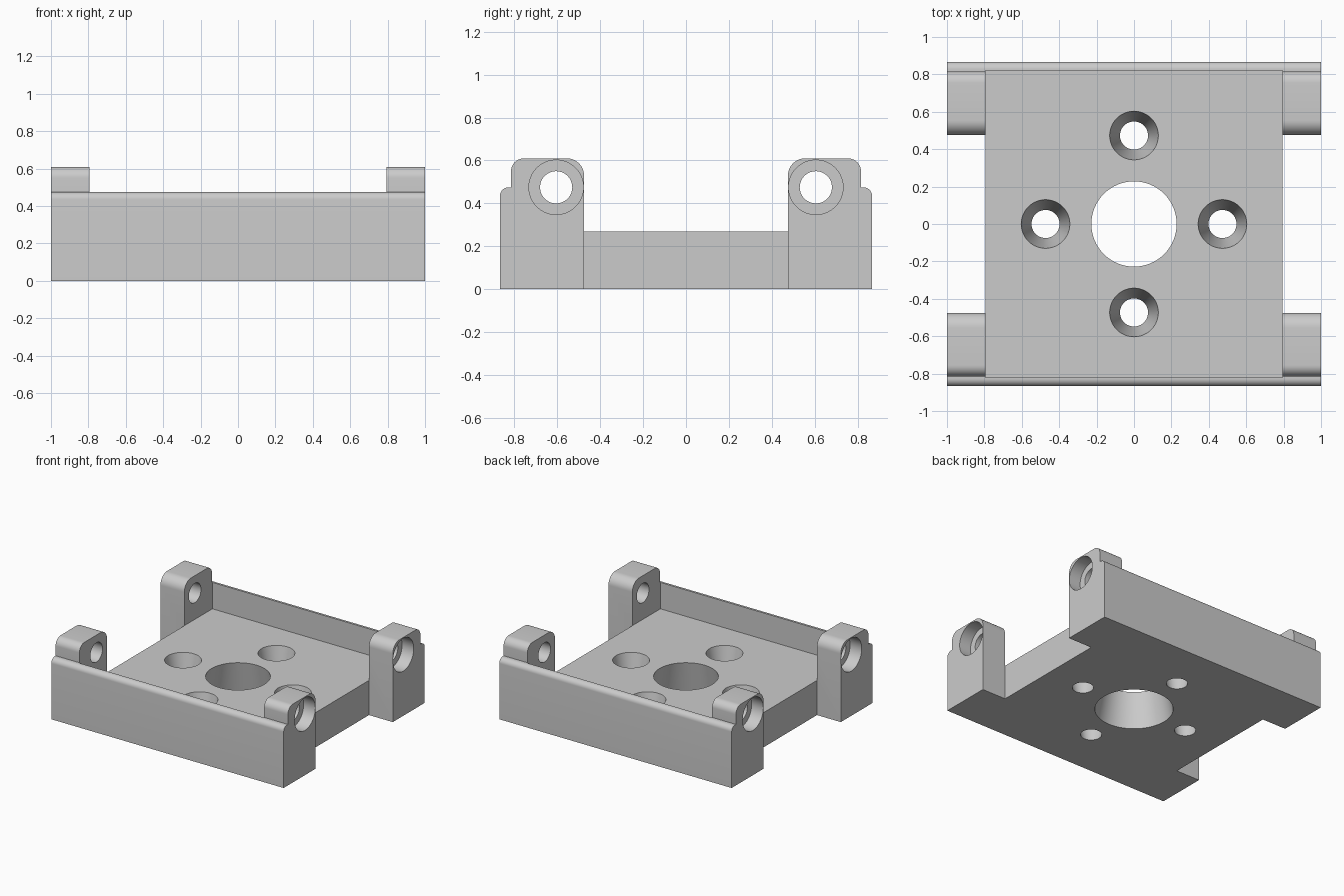
import bpy, bmesh, math
from mathutils import Matrix, Vector

if "Cube" in bpy.data.objects:
    bpy.data.objects.remove(bpy.data.objects["Cube"])

grey = bpy.data.materials.new("light grey")
grey.use_nodes = True
colour = (0.6, 0.6, 0.6, 1)
grey.diffuse_color = colour
grey.node_tree.nodes["Principled BSDF"].inputs["Base Color"].default_value = colour

FLOOR, WALL, TOP = 0.27, 0.475, 0.61
OUT, IN, LUG_IN, LUG_OUT = 0.867, 0.82, 0.475, 0.815
END, LUG_X = 1.0, 0.795


def make(name, bm):
    bmesh.ops.recalc_face_normals(bm, faces=bm.faces)
    mesh = bpy.data.meshes.new(name)
    bm.to_mesh(mesh)
    bm.free()
    mesh.materials.append(grey)
    ob = bpy.data.objects.new(name, mesh)
    bpy.context.collection.objects.link(ob)
    return ob


def rounded(corners, steps=10):
    """Outline from (y, z, radius) corners, each rounded by an arc."""
    pts = []
    for i, (y, z, r) in enumerate(corners):
        p = Vector((y, z))
        if r == 0:
            pts.append(p)
            continue
        a = (Vector(corners[i - 1][:2]) - p).normalized() * r
        b = (Vector(corners[(i + 1) % len(corners)][:2]) - p).normalized() * r
        for k in range(steps + 1):
            t = k / steps * math.pi / 2
            pts.append(p + a * (1 - math.sin(t)) + b * (1 - math.cos(t)))
    return pts


def extrude_x(name, outline, x0, x1, side):
    """Prism along x; side = -1 mirrors the outline to the front."""
    bm = bmesh.new()
    face = bm.faces.new([bm.verts.new((x0, side * p.x, p.y)) for p in outline])
    geom = bmesh.ops.extrude_face_region(bm, geom=[face])["geom"]
    moved = [g for g in geom if isinstance(g, bmesh.types.BMVert)]
    bmesh.ops.translate(bm, verts=moved, vec=(x1 - x0, 0, 0))
    return make(name, bm)


def cone(name, centre, r_low, r_high, depth, along_x=False):
    bm = bmesh.new()
    turn = Matrix.Rotation(math.pi / 2, 4, 'Y') if along_x else Matrix()
    bmesh.ops.create_cone(bm, cap_ends=True, segments=64, radius1=r_low,
                          radius2=r_high, depth=depth,
                          matrix=Matrix.Translation(centre) @ turn)
    return make(name, bm)


def combine(target, others, operation):
    """Apply exact booleans and remove the helper objects."""
    for other in others:
        other.hide_render = True
        mod = target.modifiers.new("cut", 'BOOLEAN')
        mod.operation, mod.solver, mod.object = operation, 'EXACT', other
    graph = bpy.context.evaluated_depsgraph_get()
    mesh = bpy.data.meshes.new_from_object(target.evaluated_get(graph))
    target.modifiers.clear()
    target.data = mesh
    for other in others:
        bpy.data.objects.remove(other)


# Floor plate with side walls as one channel between the lugs
wall_top = [(OUT, WALL, 0.04), (IN, WALL, 0)]
channel = rounded([(-OUT, 0, 0), (OUT, 0, 0)] + wall_top +
                  [(IN, FLOOR, 0), (-IN, FLOOR, 0)] +
                  [(-y, z, r) for y, z, r in reversed(wall_top)])
bracket = extrude_x("bracket_body", channel, -LUG_X, LUG_X, 1)

# Corner lugs, rounded on top, stepped down to the wall
lug = rounded([(LUG_IN, 0, 0), (OUT, 0, 0), (OUT, WALL, 0.04), (LUG_OUT, WALL, 0),
               (LUG_OUT, TOP, 0.06), (LUG_IN, TOP, 0.08)])
lugs, cutters = [], []
for sx in (-1, 1):
    for sy in (-1, 1):
        lugs.append(extrude_x("corner_lug", lug, sx * LUG_X, sx * END, sy))
        # Pin hole with a wider counterbore from the outer end
        y, z = sy * 0.605, 0.475
        cutters.append(cone("pin_hole", (sx * 0.9, y, z), 0.075, 0.075, 0.4, True))
        cutters.append(cone("counterbore", (sx * 1.0, y, z), 0.127, 0.127, 0.2, True))
combine(bracket, lugs, 'UNION')

# Tapered centre hole and four tapered screw holes, overshooting both faces
def taper(name, x, y, low, high):
    extra = (high - low) / FLOOR * 0.02
    return cone(name, (x, y, FLOOR / 2), low - extra, high + extra, FLOOR + 0.04)


cutters.append(taper("centre_hole", 0, 0, 0.278, 0.228))
for i in range(4):
    a = i * math.pi / 2
    cutters.append(taper("screw_hole", 0.473 * math.cos(a), 0.473 * math.sin(a), 0.075, 0.13))
combine(bracket, cutters, 'DIFFERENCE')

# Smooth curved faces, keep hard edges
bpy.ops.object.select_all(action='DESELECT')
bracket.select_set(True)
bpy.context.view_layer.objects.active = bracket
bpy.ops.object.shade_smooth_by_angle(angle=math.radians(30))
